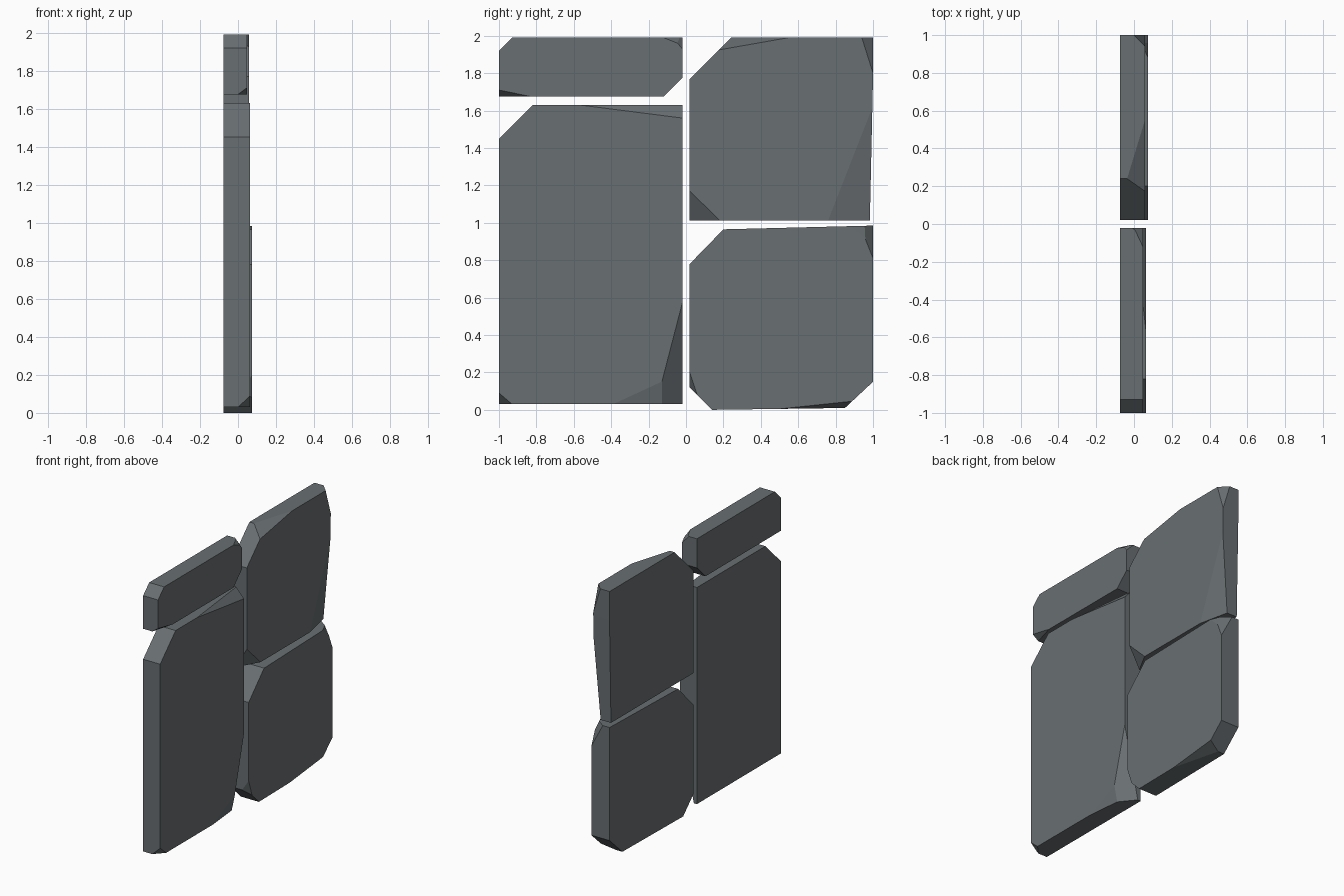
import bpy, bmesh
from mathutils import Vector

if "Cube" in bpy.data.objects:
    bpy.data.objects.remove(bpy.data.objects["Cube"])

stone = bpy.data.materials.new("slate grey")
stone.diffuse_color = (0.14, 0.158, 0.167, 1)
stone.use_nodes = True
stone.node_tree.nodes["Principled BSDF"].inputs["Base Color"].default_value = stone.diffuse_color
BACK = -0.075


def corner(y0, z0, y1, z1):
    """Cut running through the full thickness, from its (y, z) line."""
    return ((0, y0, z0), (0, y1, z1), (1, y0, z0))


def slab(name, front, y0, y1, z0, z1, cuts):
    """Box whose corners are broken off by planes (three points each)."""
    bm = bmesh.new()
    bmesh.ops.create_cube(bm, size=1)
    centre = Vector(((front + BACK) / 2, (y0 + y1) / 2, (z0 + z1) / 2))
    size = (front - BACK, y1 - y0, z1 - z0)
    for v in bm.verts:
        v.co = centre + Vector([c * s for c, s in zip(v.co, size)])
    for pts in cuts:
        a, b, c = map(Vector, pts)
        n = (b - a).cross(c - a).normalized()
        if n.dot(centre - a) > 0:
            n = -n
        geom = bm.verts[:] + bm.edges[:] + bm.faces[:]
        res = bmesh.ops.bisect_plane(bm, geom=geom, dist=1e-5, plane_co=a,
                                     plane_no=n, clear_outer=True)
        edges = [e for e in res["geom_cut"] if isinstance(e, bmesh.types.BMEdge)]
        bmesh.ops.holes_fill(bm, edges=[e for e in edges if e.is_boundary], sides=0)
    bmesh.ops.recalc_face_normals(bm, faces=bm.faces[:])
    mesh = bpy.data.meshes.new(name)
    bm.to_mesh(mesh)
    bm.free()
    mesh.materials.append(stone)
    bpy.context.collection.objects.link(bpy.data.objects.new(name, mesh))


# tall slab, lower left
f = 0.064
slab("tall_slab", f, -1, -0.02, 0.03, 1.63, [
    corner(-1, 1.45, -0.82, 1.63),
    ((f, -1, 0.09), (f, -0.93, 0.03), (0, -1, 0.03)),
    ((f, -0.57, 1.63), (f, -0.02, 1.56), (0, -0.02, 1.63)),
    ((f, -0.02, 0.57), (f, -0.16, 0.03), (-0.05, -0.02, 0.03)),
    ((f, -0.39, 0.03), (f, -0.13, 0.15), (0.04, -0.14, 0.03)),
])

# short slab, upper left
f = 0.047
slab("short_slab", f, -1, -0.02, 1.675, 1.99, [
    corner(-1, 1.92, -0.93, 1.99),
    corner(-0.12, 1.675, -0.02, 1.775),
    ((f, -1, 1.71), (f, -0.83, 1.675), (0, -1, 1.675)),
    ((f, -0.12, 1.99), (f, -0.02, 1.95), (0, -0.02, 1.99)),
    ((f, -0.07, 1.99), (f, -0.02, 1.93), (-0.01, -0.02, 1.99)),
])

# square slab, upper right
f = 0.058
slab("upper_square_slab", f, 0.02, 1, 1.013, 1.99, [
    corner(0.02, 1.77, 0.24, 1.99),
    corner(1.0, 1.78, 0.983, 1.013),
    ((f, 0.55, 1.99), (f, 0.18, 1.925), (-0.035, 0.245, 1.99)),
    ((f, 0.94, 1.99), (f, 1, 1.80), (0, 1, 1.99)),
    ((f, 0.76, 1.013), (f, 0.99, 1.60), (0.01, 0.98, 1.013)),
    ((f, 0.02, 1.17), (f, 0.18, 1.013), (-0.03, 0.02, 1.013)),
])

# square slab, lower right
f = 0.073
slab("lower_square_slab", f, 0.02, 1, 0, 0.985, [
    corner(0.2, 0.965, 1, 0.985),
    corner(0.02, 0.78, 0.2, 0.965),
    corner(0.02, 0.12, 0.14, 0),
    corner(0.14, 0, 0.85, 0.01),
    corner(0.85, 0.01, 1, 0.15),
    ((f, 0.88, 0.985), (f, 1, 0.875), (0.02, 1, 0.985)),
    ((f, 0.93, 0.985), (f, 1, 0.81), (-0.02, 1, 0.985)),
    ((f, 0.02, 0.20), (f, 0.06, 0.08), (0.02, 0.02, 0.12)),
    ((f, 0.5, 0.005), (f, 0.88, 0.045), (-0.02, 0.86, 0.012)),
])
